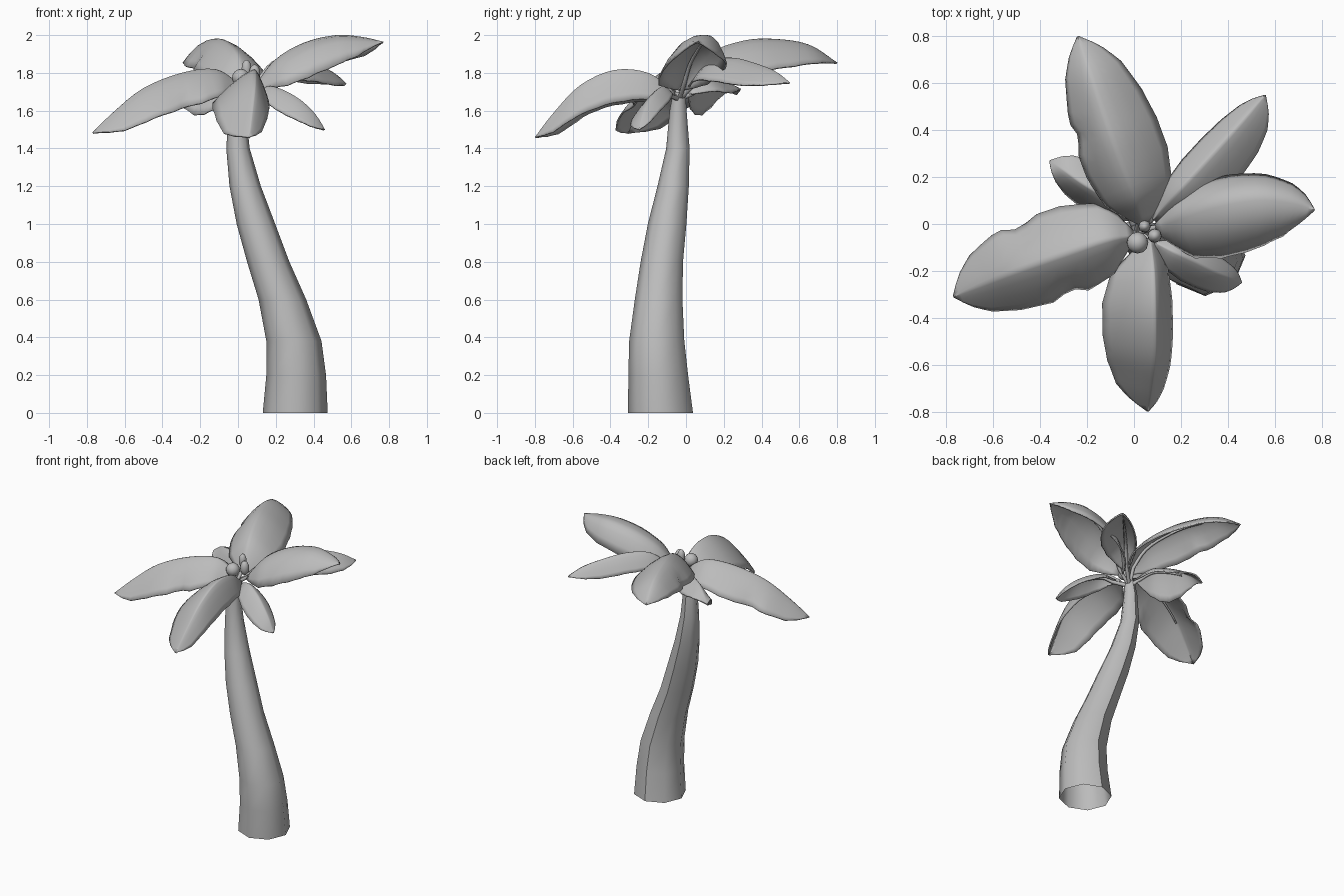
import bpy, bmesh, math
from mathutils import Vector

if "Cube" in bpy.data.objects:
    bpy.data.objects.remove(bpy.data.objects["Cube"])

grey = bpy.data.materials.new("plain grey")
grey.diffuse_color = (0.5, 0.5, 0.5, 1)
grey.use_nodes = True
grey.node_tree.nodes["Principled BSDF"].inputs["Base Color"].default_value = grey.diffuse_color


def add_object(name, bm):
    mesh = bpy.data.meshes.new(name)
    bmesh.ops.recalc_face_normals(bm, faces=bm.faces)
    for f in bm.faces:
        f.smooth = True
    bm.to_mesh(mesh)
    bm.free()
    mesh.materials.append(grey)
    obj = bpy.data.objects.new(name, mesh)
    bpy.context.collection.objects.link(obj)
    return obj


def spline(points, t):
    """Catmull-Rom point at t in 0..1 along evenly spaced points."""
    p = [Vector(q) for q in points]
    p = [2 * p[0] - p[1]] + p + [2 * p[-1] - p[-2]]
    n = len(points) - 1
    i = min(int(t * n), n - 1)
    u = t * n - i
    a, b, c, d = p[i:i + 4]
    return 0.5 * (2 * b + (c - a) * u + (2 * a - 5 * b + 4 * c - d) * u * u
                  + (3 * b - a - 3 * c + d) * u ** 3)


def skin(bm, rows, closed=False):
    """Bridge rows of points with quads."""
    grid = [[bm.verts.new(p) for p in row] for row in rows]
    for a, b in zip(grid, grid[1:]):
        n = len(a)
        for j in range(n if closed else n - 1):
            k = (j + 1) % n
            bm.faces.new((a[j], a[k], b[k], b[j]))
    return grid


# Trunk: open eight-sided tube, (x, y, z, radius) rings
rings = [(.303, -.135, 0, .172), (.308, -.147, .2, .158), (.296, -.155, .38, .146),
         (.235, -.145, .6, .126), (.16, -.128, .8, .112), (.095, -.10, 1.0, .102),
         (.038, -.068, 1.2, .083), (0, -.043, 1.4, .062), (-.005, -.042, 1.6, .045),
         (.01, -.035, 1.7, .033)]
bm = bmesh.new()
grid = skin(bm, [[(x + r * math.cos(k * math.pi / 4), y + r * math.sin(k * math.pi / 4), z)
                  for k in range(8)] for x, y, z, r in rings], closed=True)
for a, b in zip(grid, grid[1:]):          # seam along the back
    bm.edges.get((a[2], b[2])).smooth = False
add_object("trunk", bm)

# Leaf outline: share of the full half width along the length
OUTLINE = [(0, .12), (.1, .5), (.2, .82), (.35, 1), (.5, 1), (.65, .9),
           (.8, .68), (.92, .36), (1, .02)]


def outline(t):
    for (t0, w0), (t1, w1) in zip(OUTLINE, OUTLINE[1:]):
        if t <= t1:
            return w0 + (w1 - w0) * (t - t0) / (t1 - t0)
    return .02


def leaf(name, ridge, left, right, notches=(0, 0), dome=1.4, taper=1.3):
    """Drooping leaf with a ridge; left and right are (width, drop)."""
    rows, stem = [], []
    steps = 20
    for i in range(steps + 1):
        t = i / steps
        c = spline(ridge, t)
        d = spline(ridge, min(1, t + .05)) - spline(ridge, max(0, t - .05))
        side = Vector((-d.y, d.x, 0)).normalized()
        row = []
        for s in (-1, -.85, -.6, -.3, -.08, 0, .08, .3, .6, .85, 1):
            width, drop = left if s > 0 else right
            notch = notches[0] if s > 0 else notches[1]
            w = outline(t)
            fall = drop * (w ** taper if t > .5 else w) * abs(s) ** dome
            if notch and abs(s) > .6:
                w *= 1 - .18 * max(0, 1 - abs(t - notch) / .07)
            row.append(c + side * s * width * w - Vector((0, 0, fall)))
        rows.append(row)
        if t <= .65:
            stem.append(c - Vector((0, 0, .028)))
    bm = bmesh.new()
    skin(bm, rows)
    obj = add_object(name, bm)
    if sum((p.normal.z > 0) - (p.normal.z < 0) for p in obj.data.polygons) < 0:
        obj.data.flip_normals()
    mod = obj.modifiers.new("thickness", "SOLIDIFY")
    mod.thickness = .01
    mod.offset = -1
    obj.data.set_sharp_from_angle(angle=math.radians(60))

    # Stem rising from the trunk top and running under the ridge
    path = [Vector((.01, -.035, 1.66))] + stem[1:]
    tube = []
    for i, p in enumerate(path):
        d = (path[min(i + 1, len(path) - 1)] - path[max(i - 1, 0)]).normalized()
        u = d.cross(Vector((0, 0, 1))).normalized()
        v = u.cross(d)
        r = .013 * (1 - .6 * i / len(path))
        tube.append([p + (u * math.cos(k * math.tau / 6) + v * math.sin(k * math.tau / 6)) * r
                     for k in range(6)])
    bm = bmesh.new()
    skin(bm, tube, closed=True)
    add_object(name + "_stem", bm)


leaf("front_leaf", [(.07, -.06, 1.70), (.085, -.2, 1.80), (.09, -.38, 1.815),
                    (.09, -.56, 1.735), (.075, -.7, 1.59), (.06, -.8, 1.46)],
     (.075, .17), (.225, .18))
leaf("left_leaf", [(0, -.05, 1.75), (-.12, -.07, 1.82), (-.3, -.13, 1.80),
                   (-.5, -.2, 1.72), (-.65, -.26, 1.60), (-.77, -.31, 1.485)],
     (.18, .17), (.2, .15), (.42, .53))
leaf("back_leaf", [(.04, 0, 1.75), (0, .12, 1.90), (-.07, .3, 1.97),
                   (-.13, .47, 1.98), (-.19, .65, 1.95), (-.24, .8, 1.855)],
     (.16, .16), (.21, .16), (.53, 0), dome=1.6)
leaf("right_leaf", [(.09, -.02, 1.73), (.2, .02, 1.87), (.35, .07, 1.96),
                    (.52, .1, 2.0), (.66, .09, 1.99), (.77, .06, 1.965)],
     (.125, .16), (.215, .165), dome=2.6)
leaf("back_right_leaf", [(.08, .02, 1.74), (.18, .13, 1.86), (.29, .25, 1.88),
                         (.4, .37, 1.85), (.49, .47, 1.81), (.56, .55, 1.75)],
     (.08, .11), (.155, .12))
leaf("back_left_leaf", [(0, .02, 1.70), (-.08, .08, 1.77), (-.15, .13, 1.78),
                        (-.23, .18, 1.77), (-.3, .23, 1.74), (-.36, .27, 1.69)],
     (.09, .2), (.11, .08), taper=3)
leaf("front_right_leaf", [(.09, -.08, 1.70), (.17, -.12, 1.73), (.26, -.16, 1.70),
                          (.34, -.2, 1.65), (.41, -.23, 1.58), (.46, -.25, 1.5)],
     (.07, .06), (.1, .1))

# Nuts clustered at the crown
for x, y, z, r, h in [(.015, -.08, 1.775, .046, .046), (.045, -.01, 1.82, .026, .05),
                      (.088, -.05, 1.795, .03, .05)]:
    bm = bmesh.new()
    bmesh.ops.create_uvsphere(bm, u_segments=12, v_segments=8, radius=1)
    bmesh.ops.scale(bm, vec=(r, r, h), verts=bm.verts)
    bmesh.ops.translate(bm, vec=(x, y, z), verts=bm.verts)
    add_object("nut", bm)
